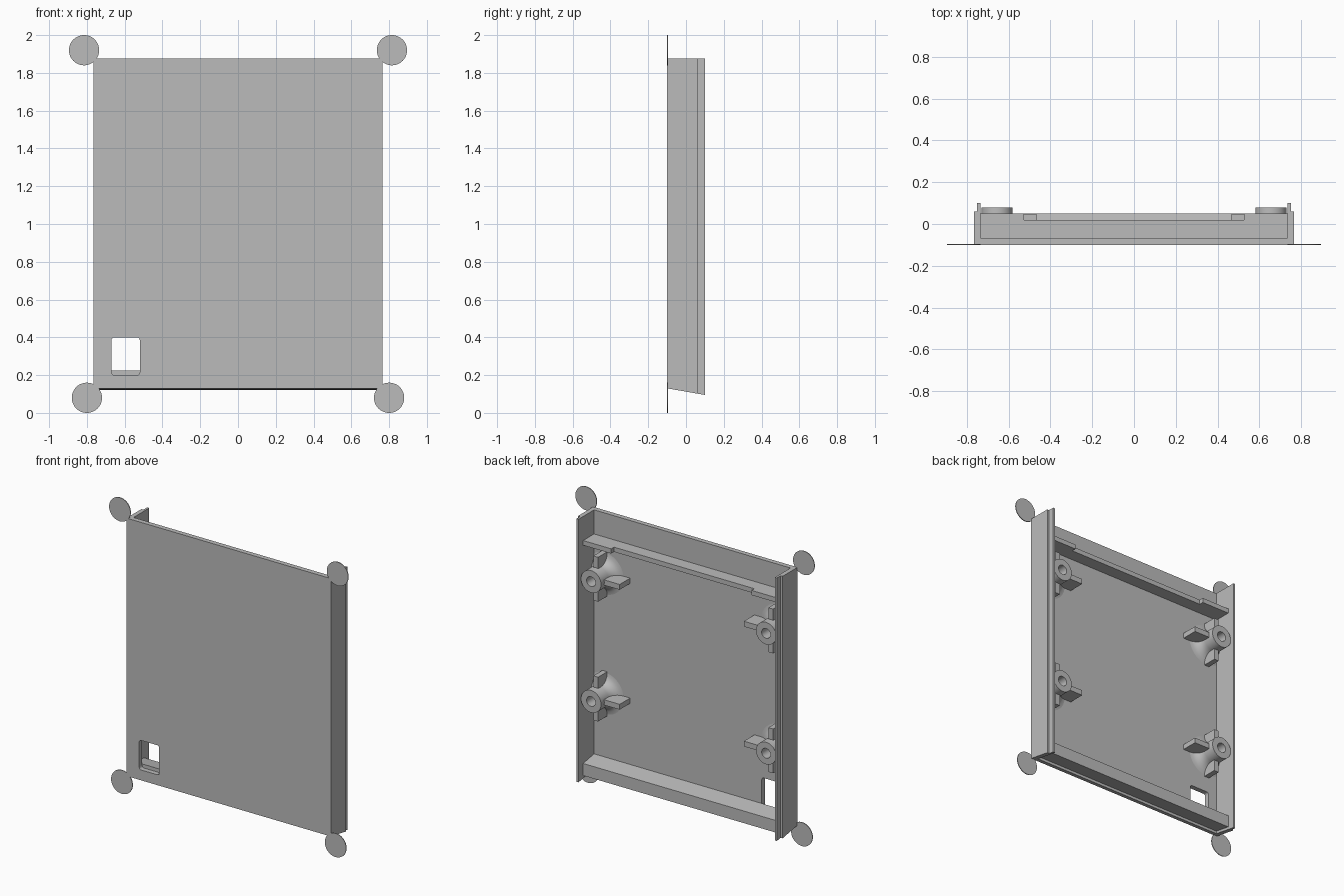
import bpy, bmesh, math
from mathutils import Matrix, Vector

cube = bpy.data.objects.get("Cube")
if cube:
    bpy.data.objects.remove(cube, do_unlink=True)

GREY = (0.5, 0.5, 0.5, 1)
grey = bpy.data.materials.new("plain grey")
grey.use_nodes = True
grey.diffuse_color = GREY
grey.node_tree.nodes["Principled BSDF"].inputs["Base Color"].default_value = GREY

TOP, FRONT, FLOOR = 1.875, -0.1, -0.067


def slope(y):
    """Height of the slanted lower edge at depth y."""
    return 0.1125 - 0.175 * y


def finish(name, bm):
    bmesh.ops.recalc_face_normals(bm, faces=bm.faces)
    mesh = bpy.data.meshes.new(name)
    bm.to_mesh(mesh)
    bm.free()
    mesh.materials.append(grey)
    ob = bpy.data.objects.new(name, mesh)
    bpy.context.collection.objects.link(ob)
    return ob


def prism(name, outline, direction):
    """Extrude a flat 3D outline along a direction."""
    bm = bmesh.new()
    face = bm.faces.new([bm.verts.new(p) for p in outline])
    new = bmesh.ops.extrude_face_region(bm, geom=[face])["geom"]
    bmesh.ops.translate(bm, vec=direction,
                        verts=[v for v in new if isinstance(v, bmesh.types.BMVert)])
    return finish(name, bm)


def x_prism(name, x0, x1, profile):
    return prism(name, [(x0, y, z) for y, z in profile], (x1 - x0, 0, 0))


def box(name, x, y, z):
    return x_prism(name, x[0], x[1], [(y[0], z[0]), (y[1], z[0]), (y[1], z[1]), (y[0], z[1])])


def slanted(y0, y1):
    return [(y0, slope(y0)), (y1, slope(y1)), (y1, TOP), (y0, TOP)]


def smooth(ob):
    bpy.ops.object.select_all(action='DESELECT')
    ob.select_set(True)
    bpy.context.view_layer.objects.active = ob
    bpy.ops.object.shade_smooth_by_angle(angle=math.radians(35))


# Front panel with a rounded window
panel = x_prism("front_panel", -0.75, 0.75, slanted(FRONT, FLOOR))
corner = 0.015
outline = []
for i, (cx, cz) in enumerate([(-0.535, 0.385), (-0.655, 0.385), (-0.655, 0.215), (-0.535, 0.215)]):
    for k in range(4):
        a = math.radians(90 * i + 30 * k)
        outline.append((cx + corner * math.cos(a), -0.2, cz + corner * math.sin(a)))
cutter = prism("window_cutter", outline, (0, 0.3, 0))
cutter.hide_render = True
cutter.hide_viewport = True
cut = panel.modifiers.new("window", 'BOOLEAN')
cut.object = cutter
cut.solver = 'EXACT'

# Side walls: lower outer skin and taller inner lip
for side, s in (("left", 1), ("right", -1)):
    x_prism(side + "_outer_wall", s * 0.75, s * 0.765, slanted(FRONT, 0.06))
    x_prism(side + "_inner_lip", s * 0.735, s * 0.75, slanted(FLOOR, 0.1))

# Upper rail, notched along its middle
edge, notch = 0.05, 0.02
rail = [(-0.737, FLOOR), (0.737, FLOOR), (0.737, edge), (0.525, edge),
        (0.525, notch), (-0.525, notch), (-0.525, edge), (-0.737, edge)]
prism("upper_rail", [(x, y, 1.68) for x, y in rail], (0, 0, 0.032))

# Lower rail, parallel to the slanted edge
x_prism("lower_rail", -0.737, 0.737,
        [(FLOOR, slope(FLOOR) + 0.018), (edge, slope(edge) + 0.018),
         (edge, slope(edge) + 0.1), (FLOOR, slope(FLOOR) + 0.1)])


# Screw posts: turned profile with blind hole and flared foot
def post(name, x, z):
    profile = [(0, -0.04), (0.033, -0.04), (0.033, 0.08), (0.075, 0.08), (0.075, 0.0)]
    for k in range(1, 6):
        a = math.radians(18 * k)
        profile.append((0.075 + 0.066 * (1 - math.cos(a)), -0.067 * math.sin(a)))
    bm = bmesh.new()
    verts = [bm.verts.new((r, y, 0)) for r, y in profile]
    edges = [bm.edges.new(pair) for pair in zip(verts, verts[1:])]
    bmesh.ops.spin(bm, geom=verts + edges, cent=(0, 0, 0), axis=(0, 1, 0),
                   angle=math.tau, steps=40)
    bmesh.ops.remove_doubles(bm, verts=bm.verts, dist=0.0005)
    bmesh.ops.translate(bm, vec=(x, 0, z), verts=bm.verts)
    for v in bm.verts:
        v.co.x = max(-0.745, min(0.745, v.co.x))
    smooth(finish(name, bm))


for side, s in (("left", 1), ("right", -1)):
    for level, z in (("upper", 1.467), ("lower", 0.656)):
        tag = f"{level}_{side}"
        x, t = s * 0.655, 0.018
        post(tag + "_post", x, z)
        # Stiffening fins: one inward, one up, one down
        box(tag + "_inward_fin", (x - s * 0.06, x - s * 0.19), (FLOOR, 0.045), (z - t, z + t))
        for way, d in (("up", 1), ("down", -1)):
            box(f"{tag}_{way}_fin", (x - t, x + t), (FLOOR, 0.03),
                sorted((z + d * 0.06, z + d * 0.15)))

# Thin corner discs
for side, s in (("left", 1), ("right", -1)):
    for level, x, z in (("upper", 0.815, 1.92), ("lower", 0.8, 0.08)):
        bm = bmesh.new()
        turn = Matrix.Translation(Vector((s * x, FRONT + 0.0025, z))) @ Matrix.Rotation(math.pi / 2, 4, 'X')
        bmesh.ops.create_cone(bm, cap_ends=True, segments=48, radius1=0.08, radius2=0.08,
                              depth=0.005, matrix=turn)
        smooth(finish(f"{level}_{side}_disc", bm))
